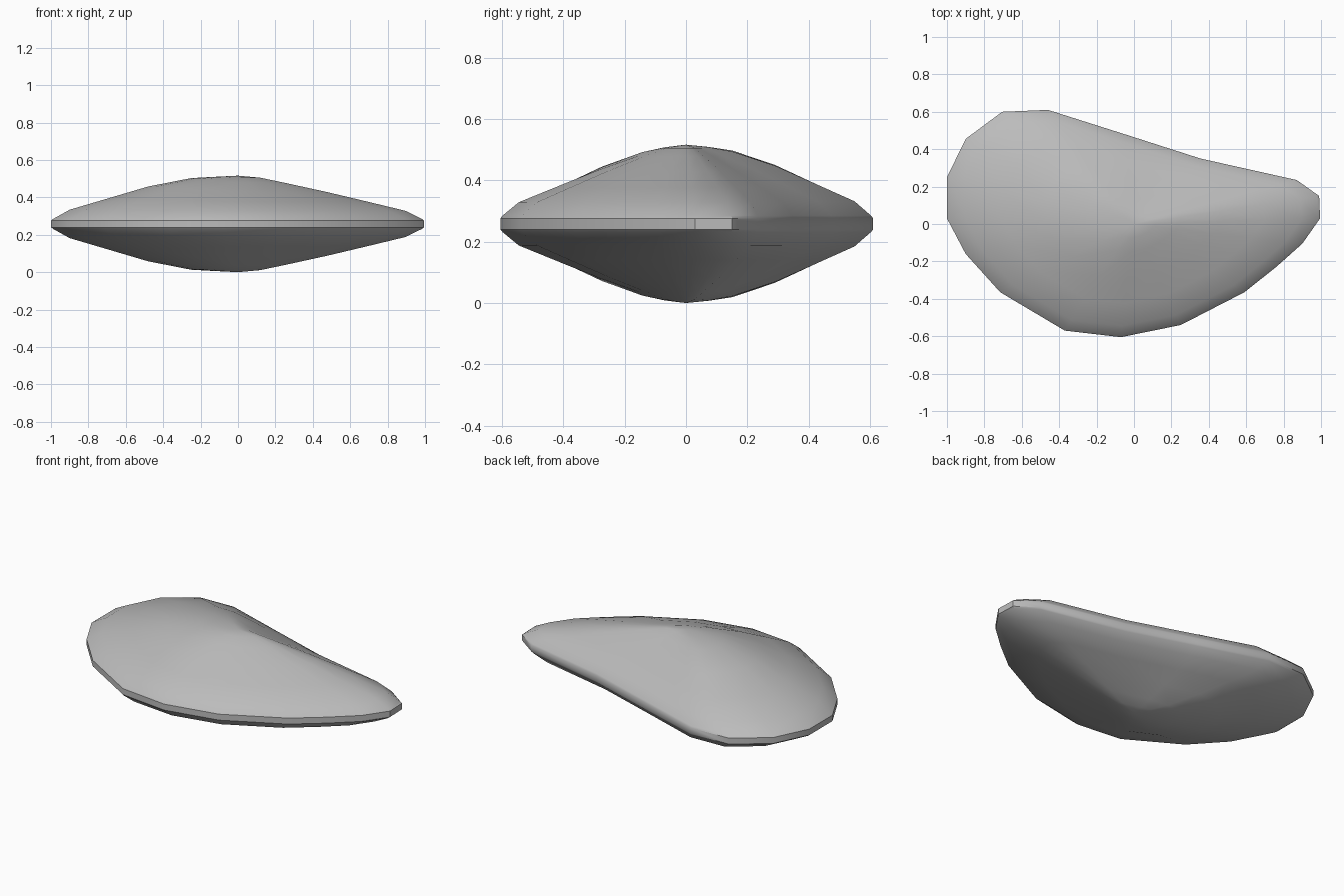
import bpy, bmesh, math

cube = bpy.data.objects.get("Cube")
if cube:
    bpy.data.objects.remove(cube, do_unlink=True)

MID = 0.258

# Plan outline, counter-clockwise from the narrow end
OUTLINE = [(0.995, 0.03), (0.99, 0.15), (0.87, 0.235), (0.355, 0.35), (-0.05, 0.48),
           (-0.46, 0.61), (-0.705, 0.6), (-0.9, 0.455), (-1, 0.25), (-1, 0.03),
           (-0.9, -0.16), (-0.715, -0.365), (-0.37, -0.57), (-0.07, -0.605),
           (0.25, -0.54), (0.59, -0.365), (0.76, -0.23), (0.9, -0.105)]

# Rim to crown: ring scale, half height, extra height on the broad end
RINGS = [(1, 0.018, 0), (0.988, 0.027, 0), (0.9, 0.07, 0.006), (0.7, 0.118, 0.017),
         (0.48, 0.17, 0.03), (0.25, 0.22, 0.025), (0.12, 0.247, 0.005)]


def ring(bm, scale, height, bonus, side):
    verts = []
    for x, y in OUTLINE:
        broad = max(0, -x / math.hypot(x, y))
        verts.append(bm.verts.new((x * scale, y * scale, MID + side * (height + bonus * broad))))
    return verts


def bridge(bm, a, b):
    n = len(a)
    for i in range(n):
        j = (i + 1) % n
        bm.faces.new((a[i], a[j], b[j], b[i]))


# Upper and lower domes, joined by a thin rim band
bm = bmesh.new()
rims = []
for side in (1, -1):
    loops = [ring(bm, *row, side) for row in RINGS]
    for a, b in zip(loops, loops[1:]):
        bridge(bm, a, b)
    crown = bm.verts.new((0, 0, MID + side * MID))
    last = loops[-1]
    for i, v in enumerate(last):
        bm.faces.new((v, last[(i + 1) % len(last)], crown))
    rims.append(loops[0])
bridge(bm, rims[0], rims[1])
bmesh.ops.recalc_face_normals(bm, faces=bm.faces)

mesh = bpy.data.meshes.new("pebble_shell")
bm.to_mesh(mesh)
bm.free()
shell = bpy.data.objects.new("pebble_shell", mesh)
bpy.context.collection.objects.link(shell)

# Plain grey surface
grey = bpy.data.materials.new("stone_grey")
grey.use_nodes = True
colour = (0.5, 0.5, 0.5, 1)
grey.diffuse_color = colour
grey.node_tree.nodes["Principled BSDF"].inputs["Base Color"].default_value = colour
mesh.materials.append(grey)

bpy.ops.object.select_all(action="DESELECT")
shell.select_set(True)
bpy.context.view_layer.objects.active = shell
bpy.ops.object.shade_smooth_by_angle(angle=math.radians(35))
